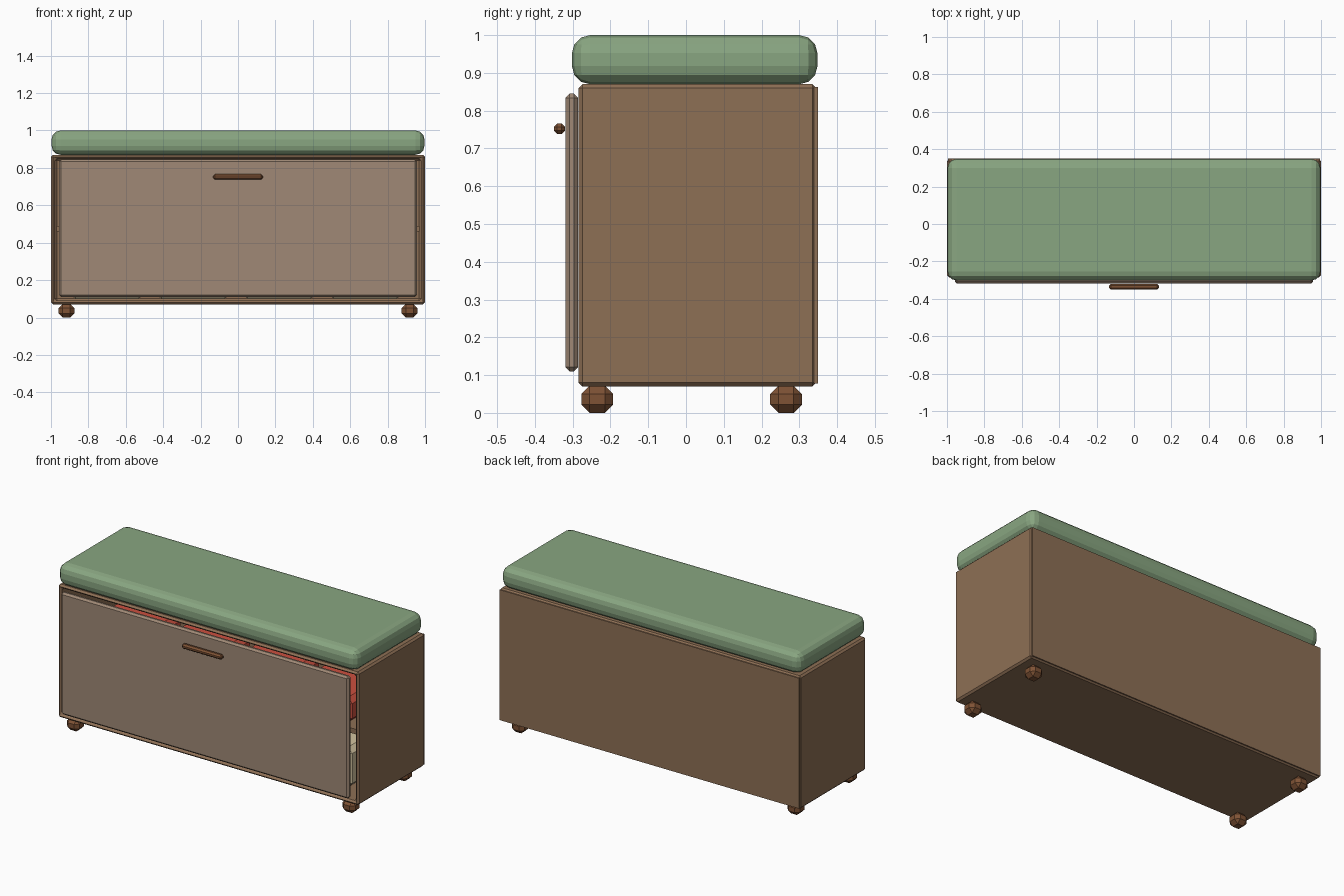
import bpy, bmesh

if "Cube" in bpy.data.objects:
    bpy.data.objects.remove(bpy.data.objects["Cube"])


def material(name, rgb):
    m = bpy.data.materials.new(name)
    m.diffuse_color = (*rgb, 1)
    m.use_nodes = True
    m.node_tree.nodes["Principled BSDF"].inputs["Base Color"].default_value = m.diffuse_color
    return m


wood = material("wood", (0.27, 0.16, 0.09))
pale = material("door_wood", (0.35, 0.25, 0.18))
dark = material("dark_wood", (0.21, 0.085, 0.035))
fabric = material("green_fabric", (0.25, 0.38, 0.22))
red = material("red_cloth", (0.60, 0.08, 0.05))
cream = material("cream_cloth", (0.65, 0.55, 0.35))


def box(name, x, y, z, mat, bevel=0.0, segments=1, open_front=False):
    """Box from (min, max) ranges, optionally without its front face."""
    bm = bmesh.new()
    bmesh.ops.create_cube(bm, size=1)
    for v in bm.verts:
        v.co = [r[0] + (c + 0.5) * (r[1] - r[0]) for c, r in zip(v.co, (x, y, z))]
    if open_front:
        bm.normal_update()
        # hollow carcass: narrow the front rim, then push it inward
        front = [f for f in bm.faces if f.normal.y < -0.9]
        bmesh.ops.inset_region(bm, faces=front, thickness=0.03)
        ext = bmesh.ops.extrude_discrete_faces(bm, faces=front)["faces"]
        for v in ext[0].verts:
            v.co.y = y[1] - 0.02
    bmesh.ops.recalc_face_normals(bm, faces=bm.faces)
    me = bpy.data.meshes.new(name)
    bm.to_mesh(me)
    bm.free()
    me.materials.append(mat)
    ob = bpy.data.objects.new(name, me)
    bpy.context.collection.objects.link(ob)
    if bevel:
        mod = ob.modifiers.new("bevel", "BEVEL")
        mod.width, mod.segments = bevel, segments
        mod.limit_method = "ANGLE"
    return ob


# carcass and back panel
box("cabinet_body", (-1, 1), (-0.285, 0.345), (0.07, 0.87), wood, 0.012, open_front=True)
box("back_panel", (-0.995, 0.995), (0.335, 0.349), (0.078, 0.862), wood)

# front flap and its handle
box("front_flap", (-0.957, 0.957), (-0.319, -0.286), (0.11, 0.845), pale, 0.011)
box("flap_handle", (-0.133, 0.133), (-0.35, -0.32), (0.738, 0.766), dark, 0.009)

# seat cushion
box("seat_cushion", (-0.997, 0.997), (-0.302, 0.348), (0.87, 1.0), fabric, 0.048, 3)

# chamfered block feet
for side, cx in (("left", -0.917), ("right", 0.917)):
    for end, cy in (("front", -0.235), ("back", 0.265)):
        box(f"{end}_{side}_foot", (cx - 0.042, cx + 0.042), (cy - 0.042, cy + 0.042),
            (0, 0.072), dark, 0.022)

# shelf and stored bundles behind the flap
box("inner_shelf", (-0.97, 0.97), (-0.22, 0.325), (0.46, 0.49), wood)
for i in range(4):
    x0 = -0.9 + i * 0.46
    box(f"upper_bundle_{i}", (x0, x0 + 0.4), (-0.2, 0.2), (0.49, 0.64), red, 0.03)
    box(f"lower_bundle_{i}", (x0, x0 + 0.4), (-0.2, 0.2), (0.10, 0.34), cream, 0.03)
